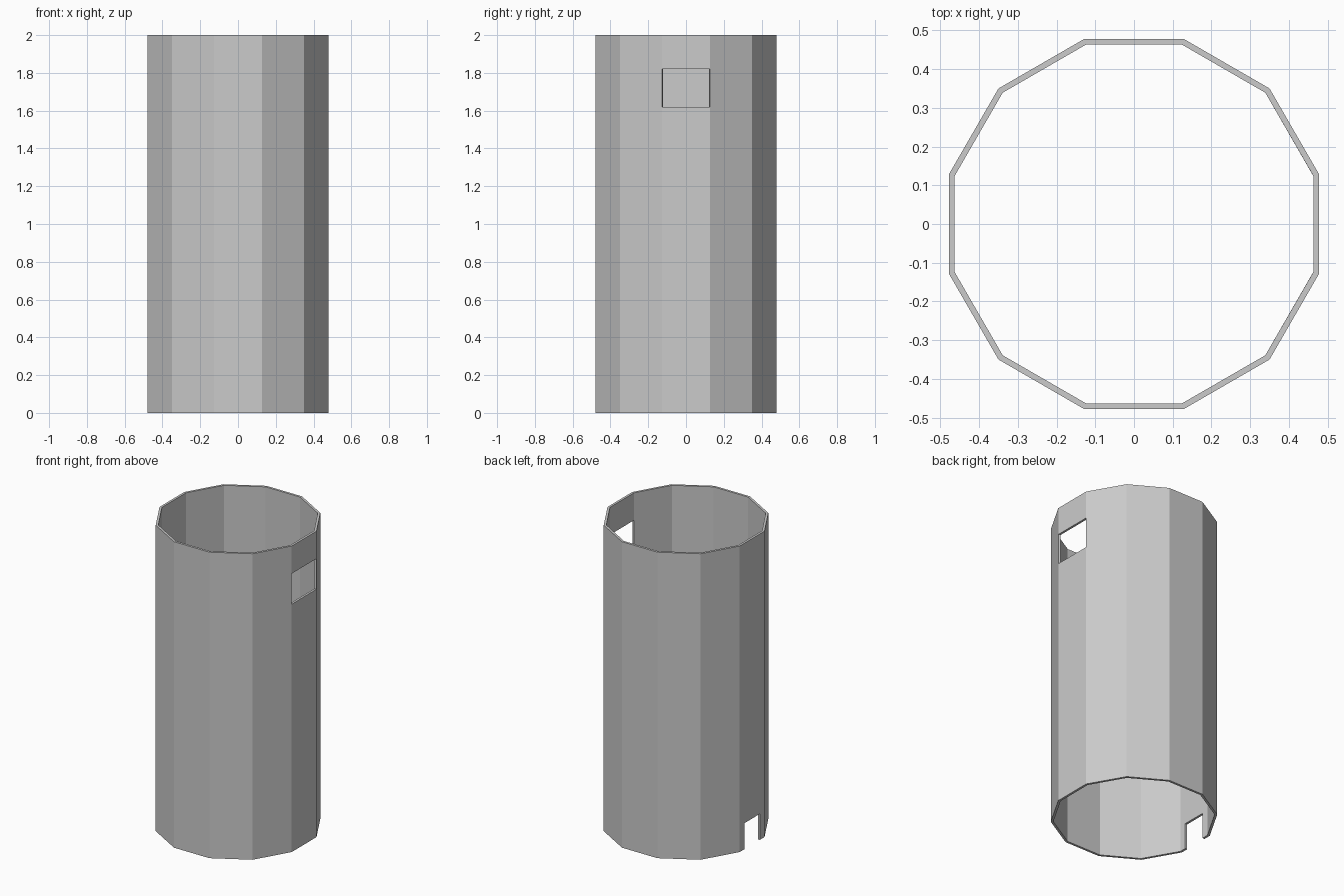
import bpy, bmesh
from math import cos, sin, radians

if "Cube" in bpy.data.objects:
    bpy.data.objects.remove(bpy.data.objects["Cube"])

R = 0.495                                # corner radius of the 12-sided tube
WALL = 0.015
LEVELS = [0, 0.17, 1.62, 1.82, 2.0]      # notch top, window bottom and top
NOTCH = 0.08                             # half width of the bottom notch

# Outline, with two extra points on the -x side for the notch
outline = []
for k in range(12):
    a = radians(-15 + 30 * k)
    outline.append((R * cos(a), R * sin(a)))
    if k == 6:
        x = -R * cos(radians(15))
        outline += [(x, NOTCH), (x, -NOTCH)]

# Tube wall as a shell of panels, leaving the window and notch open
bm = bmesh.new()
rings = [[bm.verts.new((x, y, z)) for x, y in outline] for z in LEVELS]
openings = {(0, 2), (7, 0)}              # (column, row): window on +x, notch on -x
n = len(outline)
for row in range(len(LEVELS) - 1):
    for col in range(n):
        if (col, row) in openings:
            continue
        nxt = (col + 1) % n
        bm.faces.new((rings[row][col], rings[row][nxt],
                      rings[row + 1][nxt], rings[row + 1][col]))

mesh = bpy.data.meshes.new("tube_wall")
bm.to_mesh(mesh)
bm.free()
tube = bpy.data.objects.new("tube_wall", mesh)
bpy.context.collection.objects.link(tube)

# Wall thickness, inward
solid = tube.modifiers.new("thickness", 'SOLIDIFY')
solid.thickness = WALL
solid.offset = -1
solid.use_even_offset = True
